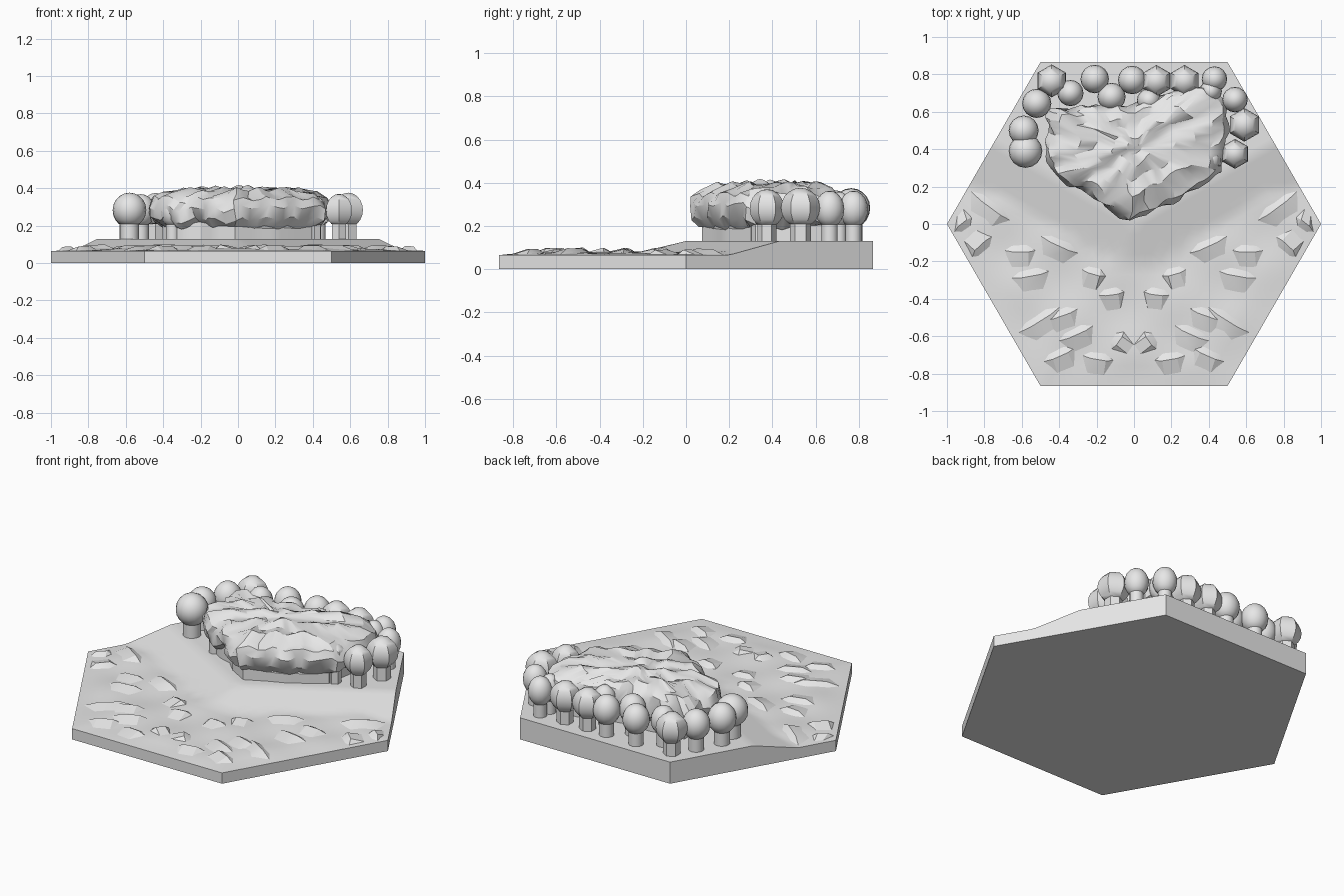
import bpy, bmesh, math
from mathutils import Vector

cube = bpy.data.objects.get("Cube")
if cube:
    bpy.data.objects.remove(cube, do_unlink=True)

# One plain colour
grey = bpy.data.materials.new("plain_grey")
grey.use_nodes = True
tone = (0.8, 0.8, 0.8, 1)
grey.diffuse_color = tone
grey.node_tree.nodes["Principled BSDF"].inputs["Base Color"].default_value = tone

LAND, WATER, APOTHEM = 0.13, 0.065, math.sqrt(0.75)


def finish(bm, name, angle):
    bmesh.ops.recalc_face_normals(bm, faces=bm.faces)
    mesh = bpy.data.meshes.new(name)
    bm.to_mesh(mesh)
    bm.free()
    mesh.materials.append(grey)
    ob = bpy.data.objects.new(name, mesh)
    bpy.context.collection.objects.link(ob)
    bpy.ops.object.select_all(action="DESELECT")
    ob.select_set(True)
    bpy.context.view_layer.objects.active = ob
    bpy.ops.object.shade_smooth_by_angle(angle=math.radians(angle))


def rim_gap(x, y):
    """Distance from a point to the hexagon's rim."""
    return APOTHEM - max(abs(y), abs(x) * APOTHEM + abs(y) / 2)


def ground(x, y):
    """Flat land wedge, a beach around it, then gently swelling water."""
    ax = abs(x)
    away = ax / 2 - y * APOTHEM
    if ax * APOTHEM + y / 2 < 0:
        away = math.hypot(x, y)
    if away <= 0:
        return LAND
    swell = 0.01 + 0.006 * math.sin(11 * x + 2 * y) * math.cos(14 * y - 3 * x)
    swell *= min(1, max(0, rim_gap(x, y)) / 0.15)
    return max(WATER + swell, LAND - (LAND - WATER) * away / 0.27)


# Hexagonal ground tile: twelve triangular sectors
bm = bmesh.new()
N = 16
for k in range(12):
    ends = []
    for j in (k, k + 1):
        r = APOTHEM if j % 2 else 1
        a = math.radians(30 * j)
        ends.append(Vector((r * math.cos(a), r * math.sin(a), 0)))
    rows = []
    for i in range(N + 1):
        pts = [(ends[0] * (i - j) + ends[1] * j) / N for j in range(i + 1)]
        rows.append([bm.verts.new((p.x, p.y, ground(p.x, p.y))) for p in pts])
    for i in range(N):
        for j in range(i + 1):
            bm.faces.new((rows[i][j], rows[i + 1][j], rows[i + 1][j + 1]))
            if j < i:
                bm.faces.new((rows[i][j], rows[i + 1][j + 1], rows[i][j + 1]))
bmesh.ops.remove_doubles(bm, verts=bm.verts, dist=0.0001)
rim = [e for e in bm.edges if e.is_boundary]
skirt = bmesh.ops.extrude_edge_only(bm, edges=rim)["geom"]
for v in skirt:
    if isinstance(v, bmesh.types.BMVert):
        v.co.z = 0
bmesh.ops.holes_fill(bm, edges=[e for e in bm.edges if e.is_boundary], sides=0)
finish(bm, "ground_tile", 30)

# Waves: steep face toward the land, long slope outward
wave_lines = [
    (.28, -.14, .5, -.04), (.64, .03, .87, .2), (.85, .02, .95, -.06),
    (.52, -.12, .7, -.12), (.45, -.23, .67, -.27), (.14, -.26, .28, -.22),
    (.05, -.34, .2, -.36), (.4, -.42, .64, -.57), (.22, -.52, .42, -.61),
    (.1, -.71, .28, -.68), (.32, -.64, .5, -.72), (.3, -.43, .5, -.5),
    (.74, -.08, .87, -.2), (.07, -.56, .14, -.66),
]


def wave_point(bm, p, lift):
    while rim_gap(p.x, p.y) < 0.01:
        p = p * 0.98
    return bm.verts.new((p.x, p.y, ground(p.x, p.y) + lift))


bm = bmesh.new()
for side in (1, -1):
    for x0, y0, x1, y1 in wave_lines:
        a, b = Vector((x0 * side, y0, 0)), Vector((x1 * side, y1, 0))
        out = Vector((y1 - y0, (x0 - x1) * side, 0)).normalized()
        if out.dot(a + b) < 0:
            out = -out
        foot = [wave_point(bm, a.lerp(b, t) + out * push, -0.004)
                for t, push in ((0, .02), (.3, -.015), (.75, -.01), (1, .02))]
        crest = [wave_point(bm, a.lerp(b, t) + out * 0.03, 0.02) for t in (0.25, 0.7)]
        tail = [wave_point(bm, a.lerp(b, t) + out * 0.13, -0.006) for t in (0.75, 0.25)]
        bm.faces.new((foot[1], foot[2], crest[1], crest[0]))
        bm.faces.new((foot[0], foot[1], crest[0]))
        bm.faces.new((foot[2], foot[3], crest[1]))
        bm.faces.new((crest[0], crest[1], tail[0], tail[1]))
        bm.faces.new((foot[0], crest[0], tail[1]))
        bm.faces.new((foot[3], crest[1], tail[0]))
        bm.faces.new(foot + tail)
finish(bm, "waves", 25)

# Dense wood: outline lofted into a trunk wall and a lumpy canopy
outline = [
    (-.02, .01), (.12, .08), (.24, .13), (.35, .2), (.47, .28), (.49, .42),
    (.51, .55), (.48, .67), (.38, .74), (.24, .72), (.1, .66), (-.05, .63),
    (-.2, .64), (-.33, .62), (-.47, .61), (-.46, .48), (-.48, .36),
    (-.42, .25), (-.34, .2), (-.24, .17), (-.16, .09),
]
centre = Vector((0, 0.41, 0))
ring = []
for i, start in enumerate(outline):
    p = Vector((*start, 0))
    q = Vector((*outline[(i + 1) % len(outline)], 0))
    ring += [p, p.lerp(q, 0.33), p.lerp(q, 0.67)]


def lump(p):
    """A wavy offset that makes the canopy look like crowded treetops."""
    return Vector((math.sin(47 * p.y + 31 * p.z), math.sin(43 * p.x - 37 * p.z),
                   math.sin(39 * p.x + 17 * p.y) + math.cos(41 * p.y - 23 * p.x)))


def loft(name, levels, rough):
    bm = bmesh.new()
    loops = []
    for inset, z in levels:
        loop = []
        for p in ring:
            q = p.lerp(centre, inset)
            q.z = z
            loop.append(bm.verts.new(q + lump(q) * rough))
        loops.append(loop)
    for low, high in zip(loops, loops[1:]):
        for i in range(len(ring)):
            j = (i + 1) % len(ring)
            bm.faces.new((low[i], low[j], high[j], high[i]))
    bm.faces.new(loops[0])
    bm.faces.new(loops[-1])
    finish(bm, name, 28)


loft("wood_trunk_wall", [(0.16, 0.125), (0.16, 0.23)], 0)
loft("wood_canopy", [(.15, .2), (.04, .23), (0, .29), (.05, .34), (.16, .37),
                     (.36, .385), (.56, .39), (.76, .395), (.92, .395)], 0.011)


# Single trees: trunk and ball, round or six-sided
def tree(name, x, y, r, sides):
    bm = bmesh.new()
    trunk = bmesh.ops.create_cone(bm, cap_ends=True, segments=sides, radius1=r * 0.55,
                                  radius2=r * 0.55, depth=0.12)
    bmesh.ops.translate(bm, verts=trunk["verts"], vec=(x, y, LAND + 0.055))
    ball = bmesh.ops.create_uvsphere(bm, u_segments=sides, v_segments=10, radius=r)["verts"]
    tall = 0.078 + 0.3 * (r - 0.07)
    for v in ball:
        v.co.z = max(v.co.z * tall / r * 1.1, -tall)
    bmesh.ops.translate(bm, verts=ball, vec=(x, y, 0.2 + tall))
    finish(bm, name, 40)


round_trees = [
    (-.58, .39, .09), (-.59, .5, .08), (-.52, .645, .078), (-.34, .7, .07),
    (-.21, .775, .076), (-.12, .68, .075), (-.01, .77, .076), (.08, .66, .065),
    (.43, .775, .068), (.41, .71, .06), (.54, .665, .068), (-.35, .285, .065),
]
faceted_trees = [(-.44, .765, .088), (.12, .765, .085), (.27, .765, .085),
                 (.59, .53, .09), (.54, .375, .08), (.41, .34, .065)]
for kind, trees, sides in (("round", round_trees, 16), ("faceted", faceted_trees, 6)):
    for i, (x, y, r) in enumerate(trees):
        tree(f"{kind}_tree_{i + 1}", x, y, r, sides)
